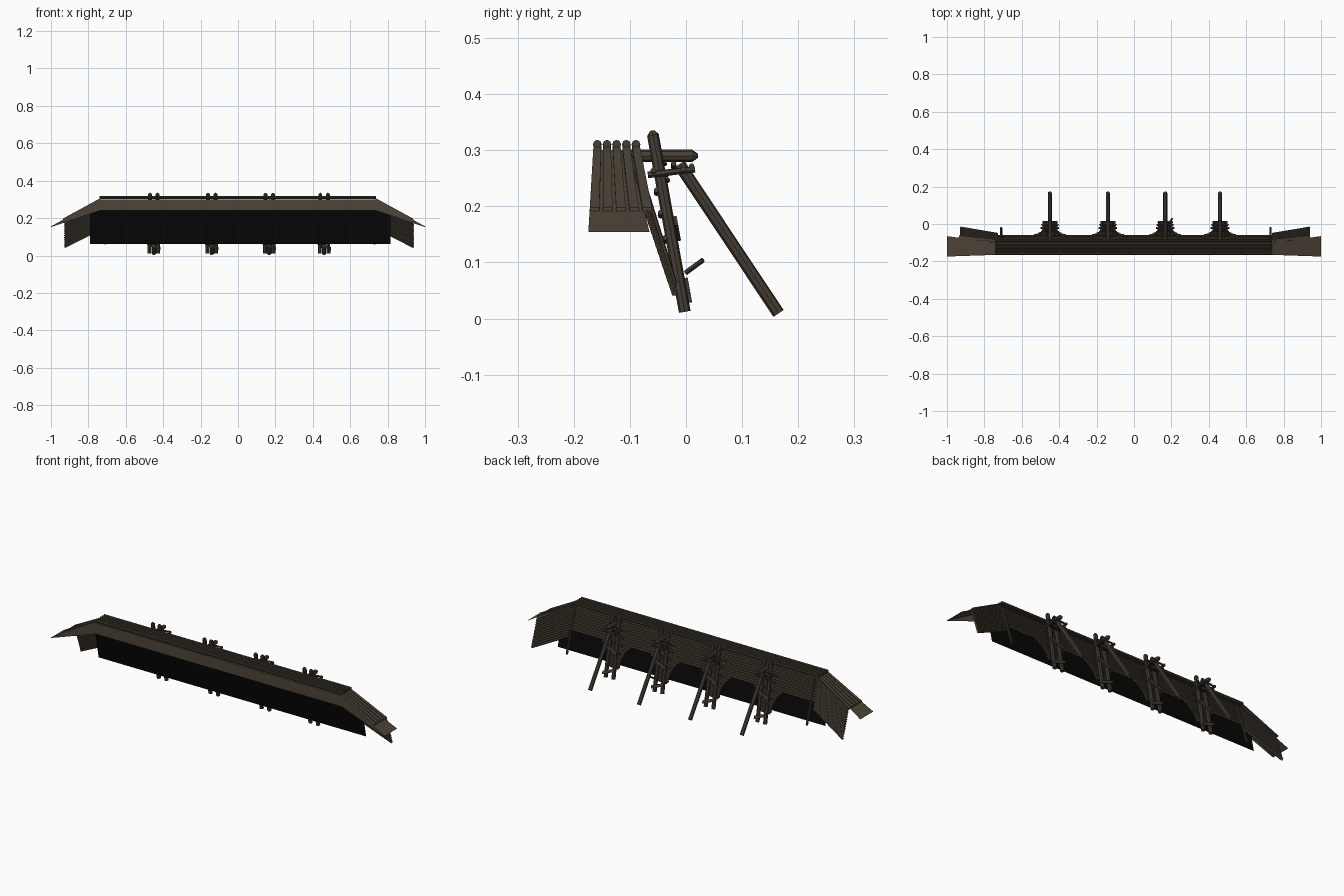
import bpy, bmesh, math, random
from mathutils import Vector

if "Cube" in bpy.data.objects:
    bpy.data.objects.remove(bpy.data.objects["Cube"])

random.seed(4)


def material(name, col):
    m = bpy.data.materials.new(name)
    m.diffuse_color = (*col, 1)
    m.use_nodes = True
    m.node_tree.nodes["Principled BSDF"].inputs["Base Color"].default_value = m.diffuse_color
    return m


PLANK = material("plank brown", (0.075, 0.058, 0.040))
LOG = material("log brown", (0.062, 0.049, 0.035))
DARK = material("dark rope brown", (0.030, 0.024, 0.018))
BLACK = material("black", (0.002, 0.002, 0.002))


def finish(name, bm, mat):
    bmesh.ops.recalc_face_normals(bm, faces=bm.faces)
    me = bpy.data.meshes.new(name)
    bm.to_mesh(me)
    bm.free()
    me.materials.append(mat)
    ob = bpy.data.objects.new(name, me)
    bpy.context.collection.objects.link(ob)
    return ob


def log(name, p, q, r, mat=LOG, sides=8, tip=0.0):
    """Round timber from p to q, with an optional chamfered point at q."""
    p, q = Vector(p), Vector(q)
    axis = (q - p).normalized()
    u = axis.orthogonal().normalized()
    v = axis.cross(u)
    stations = [(p, r), (q, r)]
    if tip:
        stations = [(p, r), (q - axis * tip, r), (q, r * 0.35)]
    bm = bmesh.new()
    rings = []
    for c, rad in stations:
        rings.append([bm.verts.new(c + rad * (u * math.cos(a) + v * math.sin(a)))
                      for a in (2 * math.pi * i / sides for i in range(sides))])
    for a, b in zip(rings, rings[1:]):
        for i in range(sides):
            j = (i + 1) % sides
            bm.faces.new((a[i], a[j], b[j], b[i]))
    bm.faces.new(rings[0])
    bm.faces.new(rings[-1])
    return finish(name, bm, mat)


def sheet(name, corners, mat=PLANK):
    """Single flat face."""
    bm = bmesh.new()
    bm.faces.new([bm.verts.new(c) for c in corners])
    return finish(name, bm, mat)


def slab(name, corners, offset, mat=PLANK):
    """Flat board: a quad given thickness along an offset vector."""
    offset = Vector(offset)
    bm = bmesh.new()
    a = [bm.verts.new(c) for c in corners]
    b = [bm.verts.new(Vector(c) + offset) for c in corners]
    bm.faces.new(a)
    bm.faces.new(b)
    for i in range(4):
        j = (i + 1) % 4
        bm.faces.new((a[i], a[j], b[j], b[i]))
    return finish(name, bm, mat)


def lean(x, z, out=0.0):
    """Point on the leaning plane of the log walls, moved out to the rear."""
    return Vector((x, -0.105 + (0.30 - z) / 3 + 0.949 * out, z + 0.316 * out))


# Black lining in front of the log wall, leaning slightly
def lining(x, z):
    return (x, -0.066 - 0.205 * (z - 0.062), z)


sheet("black_lining", [lining(x, z) for x, z in (
    (-0.79, 0.062), (0.815, 0.062), (0.815, 0.225), (0.745, 0.297),
    (-0.735, 0.297), (-0.79, 0.225))], BLACK)

# Rear log wall, the lower rows cut back into arches between supports
SUPPORTS = [-0.45, -0.14, 0.167, 0.46]
STEP, WALL_R = 0.0122, 0.0068
for i in range(19):
    z = 0.291 - i * STEP
    if z > 0.18:
        spans = [(-0.735, 0.745)]
    else:
        t = min((0.192 - z) / 0.115, 1)
        half = 0.153 - 0.113 * math.sqrt(max(0, 1 - (1 - t) ** 2))
        spans = [(cx - half, cx + half) for cx in SUPPORTS]
    for x0, x1 in spans:
        log("wall_log", lean(x0, z), lean(x1, z), WALL_R, PLANK, 6)

# Main deck, fascia and top rails
sheet("deck", [(-0.74, -0.165, 0.300), (0.74, -0.165, 0.300),
               (0.74, -0.095, 0.300), (-0.74, -0.095, 0.300)])
sheet("fascia", [(-0.74, -0.165, 0.24), (0.74, -0.165, 0.24),
                 (0.74, -0.165, 0.300), (-0.74, -0.165, 0.300)])
RAIL_Y = [-0.158 + 0.0172 * i for i in range(5)]
for y in RAIL_Y:
    joint = random.uniform(-0.1, 0.1)
    log("top_rail", (-0.74, y, 0.31), (joint, y, 0.31), 0.008)
    log("top_rail", (joint - 0.01, y, 0.311), (0.738, y, 0.311), 0.0075)

# Sloping wings at both ends
for s in (-1, 1):
    def wx(x):
        return s * x + 0.006

    sheet("wing_deck", [(s * 0.738, -0.165, 0.300), (s, -0.174, 0.154),
                        (s, -0.065, 0.154), (s * 0.738, -0.100, 0.300)])
    sheet("wing_fascia", [(s * 0.738, -0.165, 0.24), (s, -0.174, 0.152),
                          (s, -0.174, 0.156), (s * 0.738, -0.165, 0.300)])
    # Flat battens fanning down the slope
    for i, y in enumerate(RAIL_Y):
        yb = -0.163 + 0.0235 * i
        slab("wing_batten", [(s * 0.735, y - 0.007, 0.301), (s * 0.735, y + 0.007, 0.301),
                             (s * 0.935, yb + 0.0085, 0.192), (s * 0.935, yb - 0.0085, 0.192)],
             (0, 0, 0.006))
    # End wall logs follow the slope
    n = 13
    for i in range(n):
        t = (i + 0.5) / n
        log("end_wall_log", lean(wx(0.735), 0.298 - 0.158 * t),
            lean(wx(0.933), 0.19 - 0.15 * t), 0.0064, PLANK, 6)
    # Corner post
    log("corner_post", lean(s * 0.72 + 0.01, 0.285, 0.009),
        lean(s * 0.72 + 0.01, 0.06, 0.004), 0.006)


def post_y(z):
    return -0.06 + (0.333 - z) * 0.18


# Timber supports behind the wall
for cx in SUPPORTS:
    for dx in (-0.02, 0.02):
        log("support_post", (cx + dx * 1.15, post_y(0.012), 0.012),
            (cx + dx, post_y(0.335), 0.335), 0.0105, tip=0.008)
    log("support_beam", (cx, -0.10, 0.29), (cx, 0.021, 0.29), 0.011, tip=0.01)
    log("rear_brace", (cx, -0.012, 0.275), (cx, 0.165, 0.009), 0.011)
    # Cross bars lashed at the head
    for y, z, w in ((-0.058, 0.260, 0.06), (-0.022, 0.272, 0.05),
                    (-0.005, 0.262, 0.045), (0.010, 0.268, 0.04)):
        log("cross_bar", (cx - w, y, z - 0.004), (cx + w, y, z + 0.004), 0.005, sides=6)
    for dx in (-0.034, 0.034):
        log("side_tie", (cx + dx, -0.068, 0.256), (cx + dx, 0.016, 0.266), 0.006, sides=6)
    # Lashings on the two posts
    for z in (0.245, 0.255, 0.275):
        log("lashing", (cx - 0.032, post_y(z) + 0.012, z),
            (cx + 0.032, post_y(z) + 0.012, z + 0.003), 0.0035, DARK, 6)
    # Rungs on the front and slanted boards on the rear of the posts
    for z, w in ((0.225, 0.05), (0.185, 0.045), (0.14, 0.04), (0.065, 0.035)):
        log("rung", (cx - w, post_y(z) - 0.012, z - 0.002),
            (cx + w, post_y(z) - 0.012, z + 0.004), 0.005, sides=6)
    for z, d in ((0.16, 1), (0.05, -1)):
        za, zb = z - 0.014 * d, z + 0.014 * d
        slab("slanted_board",
             [(cx - 0.036, post_y(za - 0.008) + 0.010, za - 0.008),
              (cx + 0.036, post_y(zb - 0.008) + 0.010, zb - 0.008),
              (cx + 0.036, post_y(zb + 0.008) + 0.010, zb + 0.008),
              (cx - 0.036, post_y(za + 0.008) + 0.010, za + 0.008)], (0, 0.006, 0.001), LOG)

# Loose peg on one support
log("peg", (0.185, 0.0, 0.082), (0.205, 0.03, 0.104), 0.005, sides=6)
